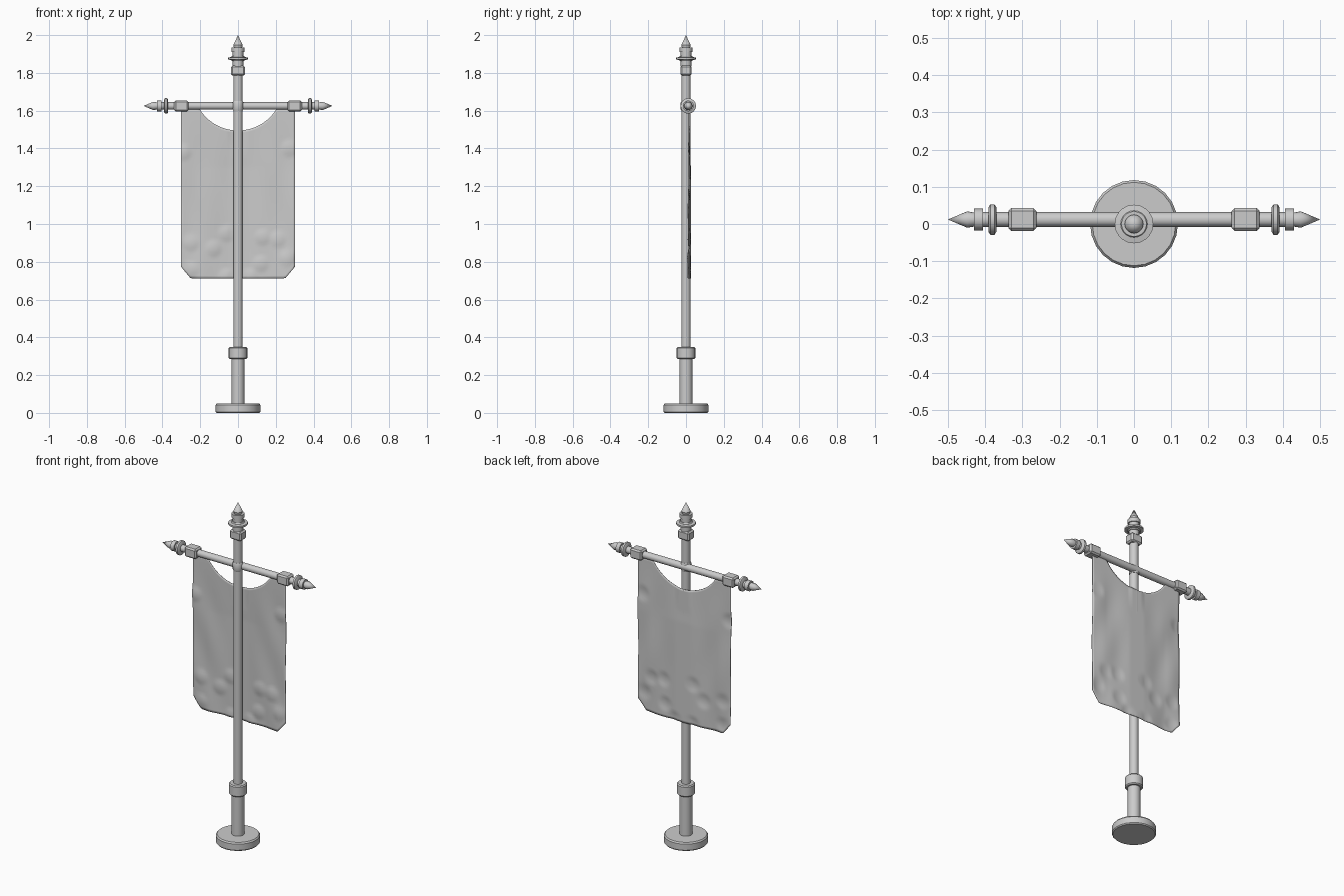
import bpy, bmesh, math
from mathutils import Matrix

if "Cube" in bpy.data.objects:
    bpy.data.objects.remove(bpy.data.objects["Cube"])


def finish(bm, name, angle=35):
    bmesh.ops.recalc_face_normals(bm, faces=bm.faces)
    me = bpy.data.meshes.new(name)
    bm.to_mesh(me)
    bm.free()
    ob = bpy.data.objects.new(name, me)
    bpy.context.collection.objects.link(ob)
    bpy.ops.object.select_all(action='DESELECT')
    ob.select_set(True)
    bpy.context.view_layer.objects.active = ob
    bpy.ops.object.shade_smooth_by_angle(angle=math.radians(angle))
    return ob


def lathe(name, profile, segs=20, matrix=Matrix()):
    """Revolve (radius, height) points around z, then transform."""
    bm = bmesh.new()
    rings = []
    for r, z in profile:
        if r == 0:
            rings.append([bm.verts.new((0, 0, z))] * segs)
        else:
            rings.append([bm.verts.new((r * math.cos(2 * math.pi * i / segs),
                                        r * math.sin(2 * math.pi * i / segs), z))
                          for i in range(segs)])
    for a, b in zip(rings, rings[1:]):
        for i in range(segs):
            j = (i + 1) % segs
            quad = list(dict.fromkeys((a[i], a[j], b[j], b[i])))
            if len(quad) > 2:
                bm.faces.new(quad)
    bm.transform(matrix)
    return finish(bm, name)


def block(name, center, size, bevel=0.008):
    bm = bmesh.new()
    bmesh.ops.create_cube(bm, size=1)
    bmesh.ops.scale(bm, vec=size, verts=bm.verts)
    bmesh.ops.bevel(bm, geom=bm.edges[:], offset=bevel, segments=1, affect='EDGES')
    bmesh.ops.translate(bm, vec=center, verts=bm.verts)
    return finish(bm, name, 20)


BAR_Y, BAR_Z = 0.012, 1.625

# Base disc, lower sleeve and collar
lathe("base", [(0, 0), (0.113, 0), (0.118, 0.006), (0.118, 0.042), (0.112, 0.05), (0, 0.05)], 24)
lathe("lower_sleeve", [(0, 0.045), (0.034, 0.045), (0.034, 0.29), (0, 0.29)])
lathe("lower_collar", [(0, 0.285), (0.044, 0.285), (0.049, 0.291), (0.049, 0.344),
                       (0.044, 0.35), (0, 0.35)])

# Pole with a small sleeve where the bar crosses
lathe("pole", [(0, 0.34), (0.024, 0.34), (0.024, 1.92), (0, 1.92)])
lathe("cross_sleeve", [(0, 1.60), (0.025, 1.60), (0.028, 1.606), (0.028, 1.644),
                       (0.025, 1.65), (0, 1.65)])
block("pole_block", (0, 0, 1.812), (0.074, 0.058, 0.054))

# Pole finial: disc ring, collar and spike
lathe("finial_ring", [(0, 1.862), (0.032, 1.862), (0.036, 1.868), (0.052, 1.871), (0.052, 1.881),
                      (0.036, 1.884), (0.032, 1.89), (0, 1.89)])
lathe("finial_neck", [(0, 1.835), (0.028, 1.835), (0.028, 1.915), (0, 1.915)])
lathe("finial_collar", [(0, 1.911), (0.034, 1.911), (0.034, 1.935), (0, 1.935)])
lathe("finial_spike", [(0, 1.93), (0.021, 1.93), (0.025, 1.948), (0, 2.0)])

# Crossbar
to_bar = Matrix.Translation((0, BAR_Y, BAR_Z))
lathe("crossbar", [(0, -0.42), (0.02, -0.42), (0.02, 0.42), (0, 0.42)], 16,
      to_bar @ Matrix.Rotation(math.pi / 2, 4, 'Y'))
for side, s in (("left", -1), ("right", 1)):
    m = to_bar @ Matrix.Rotation(s * math.pi / 2, 4, 'Y')
    block(side + "_bar_block", (s * 0.3, BAR_Y, BAR_Z), (0.075, 0.062, 0.058))
    lathe(side + "_bar_ring", [(0, 0.37), (0.033, 0.37), (0.041, 0.375), (0.041, 0.386),
                               (0.033, 0.391), (0, 0.391)], 16, m)
    lathe(side + "_bar_collar", [(0, 0.406), (0.029, 0.406), (0.029, 0.43), (0, 0.43)], 16, m)
    lathe(side + "_bar_spike", [(0, 0.425), (0.018, 0.425), (0.022, 0.448), (0, 0.5)], 16, m)

# Banner cloth: scooped top, clipped bottom corners, ripples and worn dents
DENTS = [(-0.06, 0.95), (-0.13, 0.87), (0.13, 0.93), (0.12, 0.79), (0.21, 0.92), (0.27, 1.40),
         (-0.25, 0.90), (-0.29, 1.38), (-0.06, 0.72), (0.06, 0.72), (0.26, 0.82), (-0.25, 0.76)]


def cloth_top(x):
    if abs(x) > 0.205:
        return 1.61
    return 1.735 - math.sqrt(0.24 ** 2 - x * x)


def cloth_bottom(x):
    return 0.712 + max(0, abs(x) - 0.25) * 1.2


def cloth_y(x, z):
    low = min(1, max(0, (1.6 - z) / 0.3))
    edge = min(1, max(0, (abs(x) - 0.05) / 0.15))
    y = 0.014 + low * (0.010 - 0.009 * edge)
    y += low * edge * 0.005 * math.sin(28 * x + 5 * z) * math.cos(9 * z)
    for dx, dz in DENTS:
        d = math.hypot(x - dx, z - dz)
        y -= 0.006 * max(0, 1 - (d / 0.045) ** 2)
    return max(y, -0.004) if abs(x) > 0.04 else max(y, 0.022)


bm = bmesh.new()
NX, NZ = 48, 60
grid = []
for i in range(NX + 1):
    x = -0.302 + 0.604 * i / NX
    lo, hi = cloth_bottom(x), cloth_top(x)
    column = []
    for k in range(NZ + 1):
        z = lo + (hi - lo) * k / NZ
        column.append(bm.verts.new((x, cloth_y(x, z), z)))
    grid.append(column)
for a, b in zip(grid, grid[1:]):
    for k in range(NZ):
        bm.faces.new((a[k], b[k], b[k + 1], a[k + 1]))
cloth = finish(bm, "banner_cloth", 50)
mod = cloth.modifiers.new("thickness", 'SOLIDIFY')
mod.thickness = 0.003
mod.offset = 0
